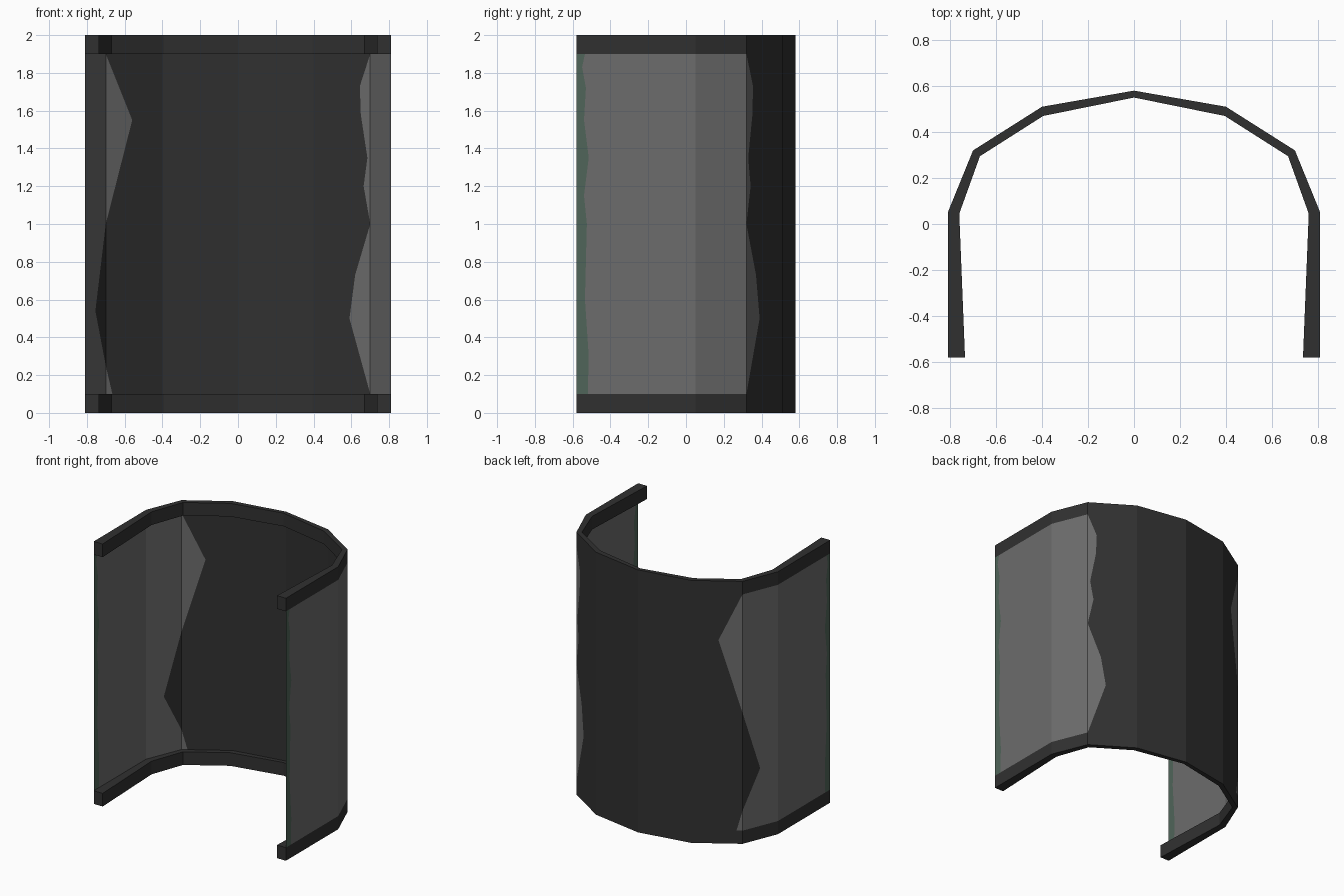
import bpy, bmesh, math

if "Cube" in bpy.data.objects:
    bpy.data.objects.remove(bpy.data.objects["Cube"])

# Plan outlines: left half, mirrored to the full arch
def full(half):
    return half + [(-x, y) for x, y in reversed(half[:-1])]

OUTER = full([(-0.81, -0.58), (-0.81, 0.05), (-0.70, 0.32), (-0.40, 0.51), (0, 0.58)])
INNER = full([(-0.735, -0.58), (-0.76, 0.045), (-0.67, 0.295), (-0.395, 0.47), (0, 0.55)])


def material(name, rgb):
    m = bpy.data.materials.new(name)
    m.diffuse_color = (*rgb, 1)
    m.use_nodes = True
    m.node_tree.nodes["Principled BSDF"].inputs["Base Color"].default_value = m.diffuse_color
    return m


DARK = material("dark_grey", (0.03, 0.03, 0.03))
LIGHT = material("light_grey", (0.15, 0.15, 0.15))
GREEN = material("edge_green", (0.08, 0.13, 0.10))


def finish(bm, name, mats):
    me = bpy.data.meshes.new(name)
    bm.to_mesh(me)
    bm.free()
    for m in mats:
        me.materials.append(m)
    ob = bpy.data.objects.new(name, me)
    bpy.context.collection.objects.link(ob)
    return ob


# Solid rims along the top and bottom
def rim(name, z, height):
    bm = bmesh.new()
    face = bm.faces.new([bm.verts.new((x, y, z)) for x, y in OUTER + INNER[::-1]])
    ext = bmesh.ops.extrude_face_region(bm, geom=[face])
    top = [v for v in ext["geom"] if isinstance(v, bmesh.types.BMVert)]
    bmesh.ops.translate(bm, verts=top, vec=(0, 0, height))
    bmesh.ops.recalc_face_normals(bm, faces=bm.faces)
    finish(bm, name, [DARK])


rim("bottom_rim", 0, 0.1)
rim("top_rim", 1.9, 0.1)


# Thin wall: t counts along the outline points, 0 to 8
def t_from_x(x):
    a = abs(x)
    t = 1 + (0.81 - a) / 0.11 if a > 0.70 else 2 + (0.70 - a) / 0.30
    return t if x < 0 else 8 - t


def point(t, z):
    i = min(int(t), 7)
    (x0, y0), (x1, y1) = OUTER[i], OUTER[i + 1]
    return (x0 + (x1 - x0) * (t - i), y0 + (y1 - y0) * (t - i), z)


def sample(line, z):
    for (t0, z0), (t1, z1) in zip(line, line[1:]):
        if z <= z1 + 1e-6:
            return t0 + (t1 - t0) * (z - z0) / (z1 - z0)
    return line[-1][0]


# Jagged colour borders, bottom to top
left = [(t_from_x(x), z) for x, z in [(-0.665, 0.1), (-0.70, 0.25), (-0.755, 0.54),
        (-0.70, 1.0), (-0.56, 1.55), (-0.70, 1.9)]]
right = [(t_from_x(x), z) for x, z in [(0.70, 0.1), (0.59, 0.5), (0.62, 0.73), (0.70, 1.0),
         (0.665, 1.2), (0.685, 1.35), (0.65, 1.58), (0.645, 1.73), (0.70, 1.9)]]
edge = [((y + 0.58) / 0.63, z) for y, z in [(-0.52, 0.1), (-0.515, 0.3), (-0.535, 0.6),
        (-0.525, 1.0), (-0.54, 1.15), (-0.515, 1.35), (-0.54, 1.55), (-0.53, 1.72),
        (-0.55, 1.83), (-0.535, 1.9)]]
borders = [edge, left, right, [(8 - t, z) for t, z in edge]]
rows = sorted({z for b in borders for _, z in b})

bm = bmesh.new()
for z0, z1 in zip(rows, rows[1:]):
    b0, b1 = ([sample(b, z) for b in borders] for z in (z0, z1))
    c0, c1 = sorted(list(range(9)) + b0), sorted(list(range(9)) + b1)
    for k in range(len(c0) - 1):
        if c0[k + 1] - c0[k] + c1[k + 1] - c1[k] < 1e-4:
            continue
        mid = (c0[k] + c0[k + 1] + c1[k] + c1[k + 1]) / 4
        region = sum(mid > (p + q) / 2 for p, q in zip(b0, b1))
        quad = [point(c0[k + 1], z0), point(c0[k], z0), point(c1[k], z1), point(c1[k + 1], z1)]
        f = bm.faces.new([bm.verts.new(p) for p in quad])
        f.material_index = (2, 1, 0, 1, 2)[region]
bmesh.ops.remove_doubles(bm, verts=bm.verts, dist=1e-4)
finish(bm, "curved_wall", [DARK, LIGHT, GREEN])
